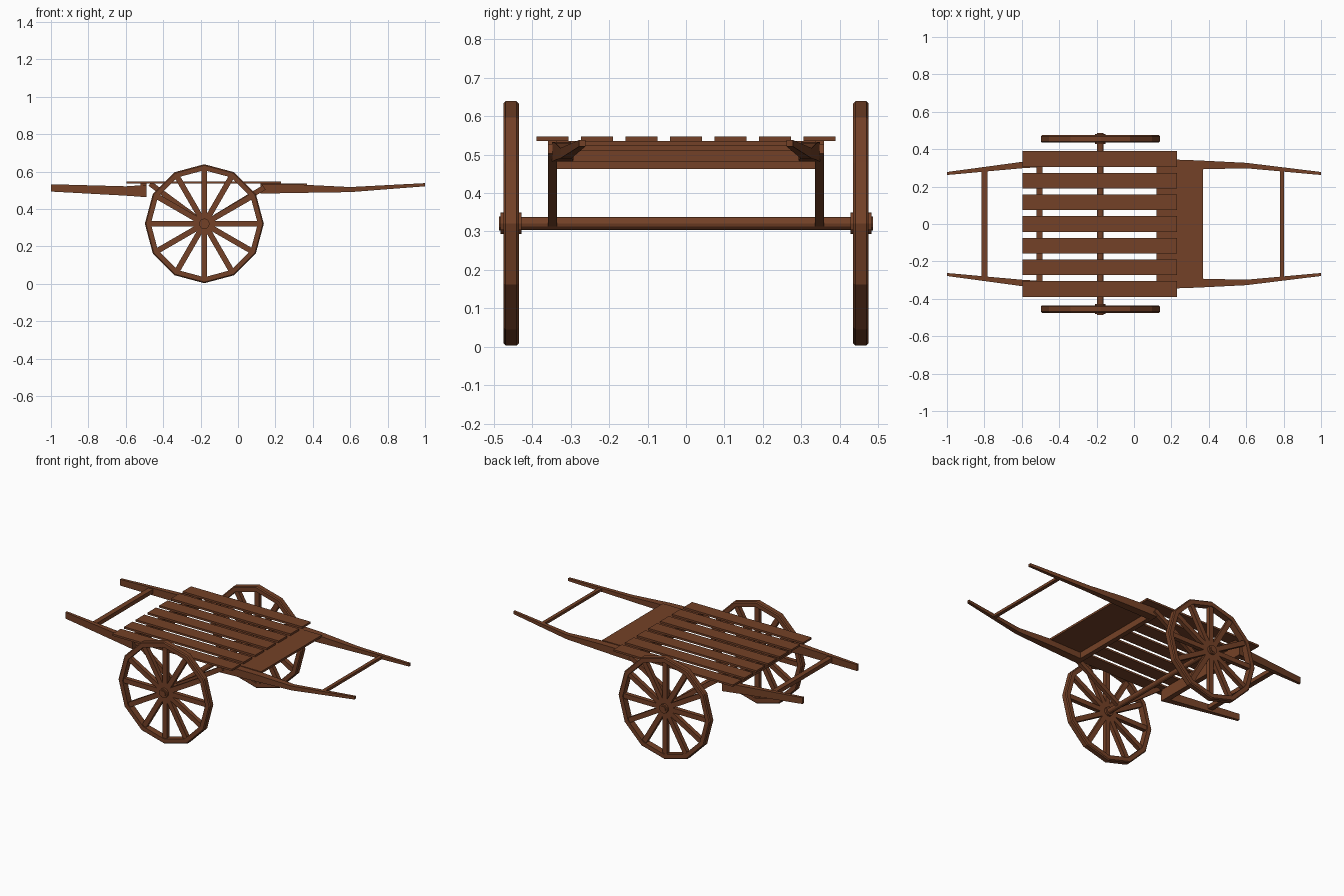
import bpy, bmesh, math
from mathutils import Vector, Matrix

if "Cube" in bpy.data.objects:
    bpy.data.objects.remove(bpy.data.objects["Cube"])

wood = bpy.data.materials.new("brown_wood")
wood.diffuse_color = (0.175, 0.053, 0.02, 1)
wood.use_nodes = True
wood.node_tree.nodes["Principled BSDF"].inputs["Base Color"].default_value = wood.diffuse_color


def finish(name, bm):
    bmesh.ops.recalc_face_normals(bm, faces=bm.faces)
    me = bpy.data.meshes.new(name)
    bm.to_mesh(me)
    bm.free()
    me.materials.append(wood)
    ob = bpy.data.objects.new(name, me)
    bpy.context.collection.objects.link(ob)
    return ob


def box(name, x, y, z):
    bm = bmesh.new()
    bmesh.ops.create_cube(bm, size=1)
    for v in bm.verts:
        v.co = [(r[0] + r[1]) / 2 + c * (r[1] - r[0]) for r, c in zip((x, y, z), v.co)]
    return finish(name, bm)


def loft(name, rings, closed=False):
    """Skin a list of equal-length cross-sections."""
    bm = bmesh.new()
    vs = [[bm.verts.new(p) for p in r] for r in rings]
    n = len(rings[0])
    for a, b in zip(vs, vs[1:] + vs[:1] if closed else vs[1:]):
        for i in range(n):
            j = (i + 1) % n
            bm.faces.new((a[i], a[j], b[j], b[i]))
    if not closed:
        bm.faces.new(vs[0])
        bm.faces.new(vs[-1])
    return finish(name, bm)


def cylinder(name, r, y0, y1, sides=12):
    ring = [(AX + r * math.cos(2 * math.pi * i / sides), AZ + r * math.sin(2 * math.pi * i / sides))
            for i in range(sides)]
    return loft(name, [[(x, y, z) for x, z in ring] for y in (y0, y1)])


def beam(name, stations, s):
    """Tapered rail from stations (x, y inner, y outer, z low, z high)."""
    return loft(name, [[(x, s * a, l), (x, s * b, l), (x, s * b, h), (x, s * a, h)]
                       for x, a, b, l, h in stations])


AX, AZ, R = -0.18, 0.321, 0.318

for side, s in (("left", 1), ("right", -1)):
    yc = s * 0.455
    # twelve-sided chamfered rim
    prof = [(R - .032, -.02), (R - .006, -.02), (R, -.014), (R, .014), (R - .006, .02), (R - .032, .02)]
    rings = []
    for i in range(12):
        a = i * math.pi / 6
        rings.append([(AX + r * math.cos(a), yc + w, AZ + r * math.sin(a)) for r, w in prof])
    loft(side + "_rim", rings, True)
    # spokes
    bm = bmesh.new()
    for i in range(12):
        m = (Matrix.Translation((AX, yc, AZ)) @ Matrix.Rotation(i * math.pi / 6, 4, 'Y')
             @ Matrix.Translation((0.15, 0, 0)) @ Matrix.Diagonal((0.29, 0.026, 0.03, 1)))
        bmesh.ops.create_cube(bm, size=1, matrix=m)
    finish(side + "_spokes", bm)
    # hub and axle cap
    cylinder(side + "_hub", 0.028, yc - 0.027, yc + 0.027)
    cylinder(side + "_axle_cap", 0.018, yc, yc + s * 0.032)
    # handles, interrupted beside the wheels
    beam(side + "_front_handle", [(0.12, .295, .348, .482, .533), (0.34, .292, .34, .486, .53),
                                  (0.6, .298, .327, .49, .517), (1.0, .262, .278, .521, .538)], s)
    beam(side + "_back_handle", [(-0.49, .305, .345, .463, .528), (-0.6, .298, .332, .471, .521),
                                 (-1.0, .262, .278, .493, .532)], s)
    # slanted braces from axle to handle ends
    for end, tx, tz in (("front", 0.14, 0.515), ("back", -0.47, 0.535)):
        d = Vector((tx - AX, 0, tz - AZ)).normalized()
        n = Vector((-d.z, 0, d.x)) * 0.014
        rings = []
        for p in (Vector((AX, 0, AZ)), Vector((tx, 0, tz))):
            rings.append([p + n * k + Vector((0, s * y, 0))
                          for k, y in ((-1, .336), (1, .336), (1, .359), (-1, .359))])
        loft(f"{side}_{end}_brace", rings)

# axle
cylinder("axle", 0.0165, -0.45, 0.45)

# deck slats
for i in range(7):
    y = (i - 3) * 0.1157
    box(f"slat_{i + 1}", (-0.597, 0.23), (y - 0.042, y + 0.042), (0.535, 0.547))

# front board and cross bars
box("front_board", (0.12, 0.37), (-0.3, 0.3), (0.522, 0.535))
box("front_bolster", (0.12, 0.15), (-0.3, 0.3), (0.482, 0.525))
box("back_bolster", (-0.522, -0.49), (-0.335, 0.335), (0.463, 0.535))
box("back_cross_bar", (-0.816, -0.784), (-0.29, 0.29), (0.495, 0.52))
box("front_cross_bar", (0.78, 0.802), (-0.285, 0.285), (0.509, 0.525))
